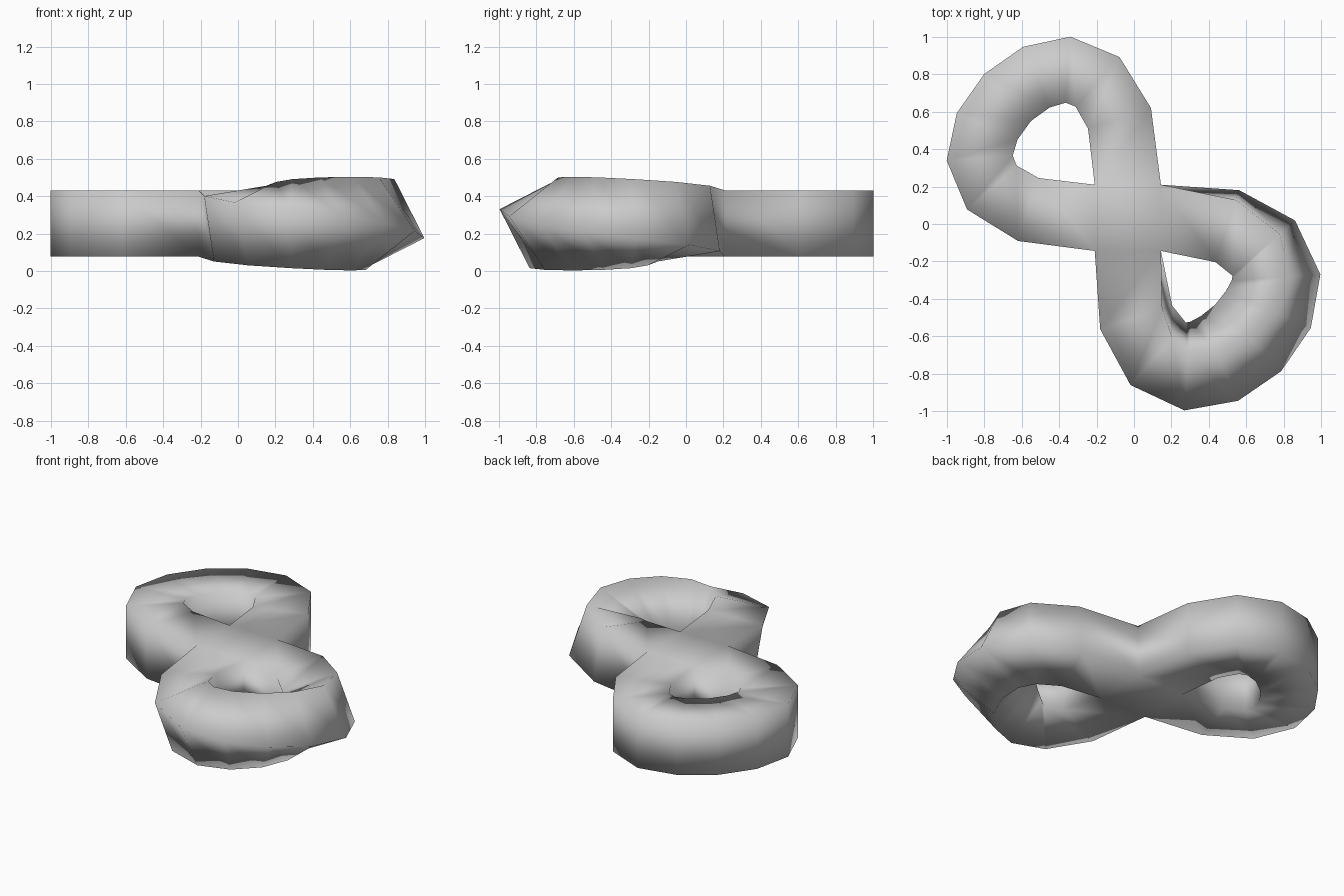
import bpy, bmesh
from math import cos, sin, radians, sqrt
from mathutils import Vector

if "Cube" in bpy.data.objects:
    bpy.data.objects.remove(bpy.data.objects["Cube"])

HALF = 0.177                      # half width of the square section
CROSS = Vector((-0.033, 0.033))   # where the two strands cross
ZC = 0.253

# Half of one loop: (outer edge, inner edge) of each section in plan
half_loop = [
    ((CROSS.x + HALF, CROSS.y + HALF), (CROSS.x - HALF, CROSS.y + HALF)),
    ((0.09, 0.62), (-0.245, 0.51)),
    ((-0.08, 0.89), (-0.31, 0.63)),
    ((-0.34, 1.00), (-0.365, 0.65)),
    ((-0.593, 0.945), (-0.452, 0.625)),
    ((-0.802, 0.802), (-0.55, 0.55)),
]
half_loop = [(Vector(a), Vector(b)) for a, b in half_loop]


def flip(v):
    return Vector((-v.y, -v.x))


loop = half_loop + [(flip(a), flip(b)) for a, b in reversed(half_loop[:-1])]
bm = bmesh.new()


def sweep(sections, twist):
    """Sweep a square section along the loop, turning it by twist degrees."""
    rings = []
    for i, (outer, inner) in enumerate(sections):
        mid = (outer + inner) / 2
        out = (outer - inner).normalized()
        turn = twist * i / (len(sections) - 1)
        ring = []
        for k in range(4):
            a = radians(45 - 90 * k - turn)
            p = mid + out * (HALF * sqrt(2) * cos(a))
            ring.append(bm.verts.new((p.x, p.y, ZC + HALF * sqrt(2) * sin(a))))
        rings.append(ring)
    for r, s in zip(rings, rings[1:]):
        for k in range(4):
            n = (k + 1) % 4
            bm.faces.new((r[k], r[n], s[n], s[k]))


# Plain loop at the back left, twisted loop at the front right
sweep(loop, 0)
sweep([(2 * CROSS - a, 2 * CROSS - b) for a, b in loop], 90)

# Top and bottom of the crossing block
for z in (ZC - HALF, ZC + HALF):
    bm.faces.new([bm.verts.new((CROSS.x + sx * HALF, CROSS.y + sy * HALF, z))
                  for sx, sy in ((-1, -1), (1, -1), (1, 1), (-1, 1))])

bmesh.ops.remove_doubles(bm, verts=bm.verts[:], dist=0.004)
bmesh.ops.recalc_face_normals(bm, faces=bm.faces[:])
for f in bm.faces:
    f.smooth = True

mesh = bpy.data.meshes.new("twisted_figure_eight")
bm.to_mesh(mesh)
bm.free()
obj = bpy.data.objects.new("twisted_figure_eight", mesh)
bpy.context.collection.objects.link(obj)
